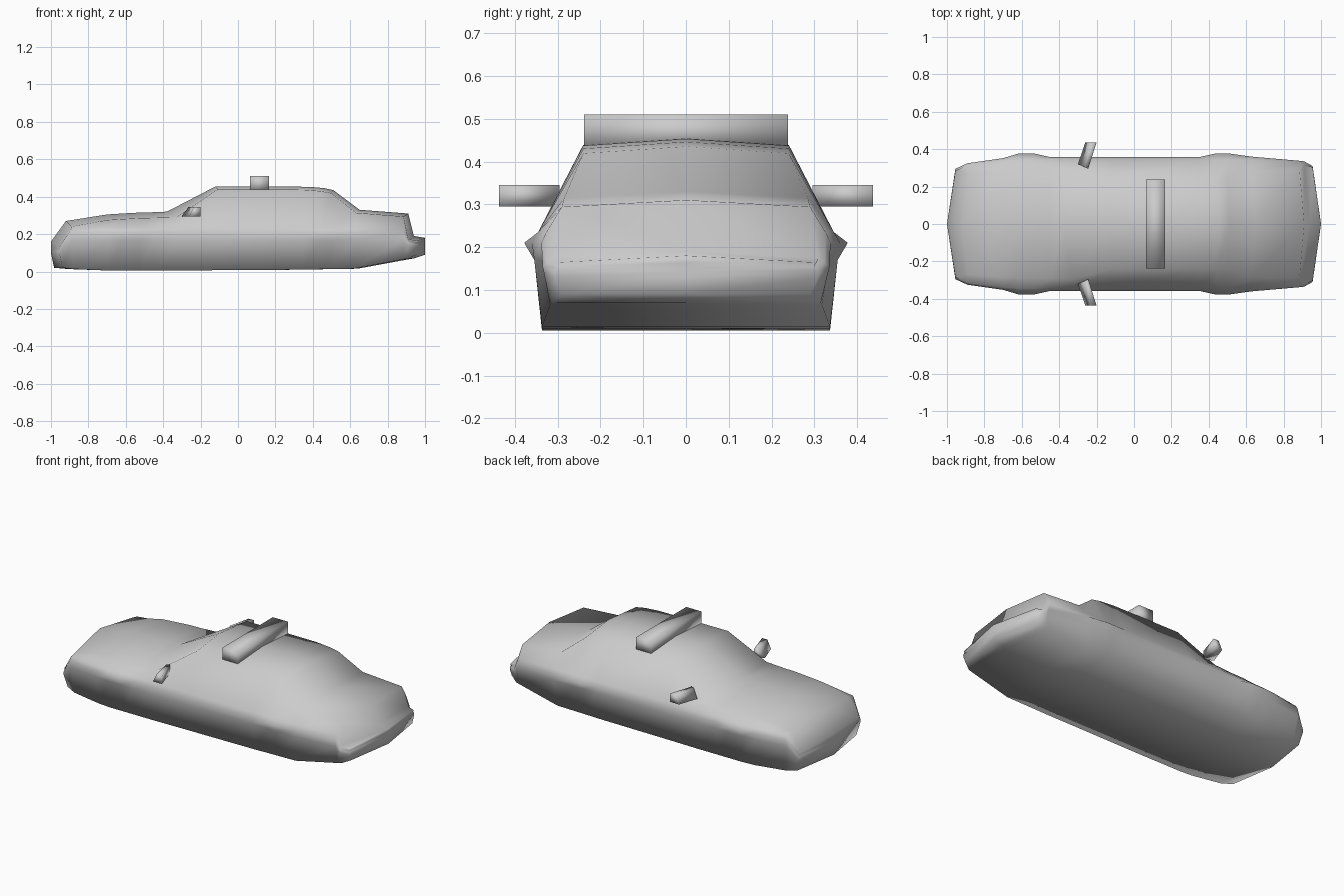
import bpy
import bmesh

cube = bpy.data.objects.get("Cube")
if cube:
    bpy.data.objects.remove(cube, do_unlink=True)

# Single plain grey finish
grey = bpy.data.materials.new("light_grey")
grey.use_nodes = True
colour = (0.6, 0.6, 0.6, 1)
grey.diffuse_color = colour
grey.node_tree.nodes["Principled BSDF"].inputs["Base Color"].default_value = colour


def loft(name, rings, capped=False):
    """Skin a row of closed rings into one smooth, closed mesh."""
    bm = bmesh.new()
    rows = [[bm.verts.new(p) for p in ring] for ring in rings]
    count = len(rows[0])
    for a, b in zip(rows, rows[1:]):
        for i in range(count):
            j = (i + 1) % count
            bm.faces.new((a[i], a[j], b[j], b[i]))
    if capped:
        bm.faces.new(rows[0])
        bm.faces.new(rows[-1])
    bmesh.ops.remove_doubles(bm, verts=bm.verts, dist=0.0005)
    bmesh.ops.recalc_face_normals(bm, faces=bm.faces)
    for face in bm.faces:
        face.smooth = True
    mesh = bpy.data.meshes.new(name)
    bm.to_mesh(mesh)
    bm.free()
    mesh.materials.append(grey)
    obj = bpy.data.objects.new(name, mesh)
    bpy.context.collection.objects.link(obj)
    return obj


def section(x, bow, top, y_corner, y_wide, bottom, squash=1):
    """Ring across the car: roof, corner, shoulder, flare, sill, floor."""
    base = min(y_wide, 0.358)
    corner = top - (0.03 if x < -0.2 else 0.016)
    shoulder = min(0.235, corner - 0.01)
    flare = min(0.21, shoulder - 0.01)
    sill = min(0.17, flare - 0.015)
    half = [(0, top), (y_corner, corner), (base * 0.965, shoulder),
            (y_wide, flare), (base * 0.99, sill), (base * 0.94, bottom), (0, bottom)]
    loop = half + [(-y, z) for y, z in half[-2:0:-1]]
    ring = []
    for y, z in loop:
        px = x + (bow if y * squash == 0 else 0)
        if z < 0.05:
            px *= 0.983
        ring.append((px, y * squash, z))
    return ring


# Body stations: x, bow at centre, top, corner width, widest, floor
stations = [
    (-0.955, -0.045, 0.16, 0.285, 0.295, 0.02),
    (-0.89, -0.03, 0.27, 0.27, 0.325, 0.013),
    (-0.7, 0, 0.305, 0.285, 0.352, 0.005),
    (-0.62, 0, 0.31, 0.287, 0.376, 0.005),
    (-0.53, 0, 0.315, 0.29, 0.376, 0.005),
    (-0.45, 0, 0.317, 0.29, 0.358, 0.005),
    (-0.33, -0.05, 0.32, 0.295, 0.358, 0.005),
    (-0.11, -0.01, 0.455, 0.24, 0.358, 0.007),
    (0.35, 0.03, 0.453, 0.24, 0.358, 0.01),
    (0.44, 0.02, 0.446, 0.24, 0.378, 0.012),
    (0.5, 0.01, 0.435, 0.24, 0.378, 0.013),
    (0.63, 0.02, 0.33, 0.285, 0.36, 0.015),
    (0.885, 0.025, 0.31, 0.29, 0.338, 0.065),
    (0.91, 0.03, 0.19, 0.31, 0.335, 0.07),
    (0.955, 0.045, 0.18, 0.305, 0.31, 0.09),
]
rings = [section(*s) for s in stations]
nose = section(*stations[0], squash=0)
tail = section(*stations[-1], squash=0)
loft("car_body", [nose] + rings + [tail])

# Roof sign box
sign = [[(x, y, z) for x, z in ((0.065, 0.43), (0.165, 0.43), (0.165, 0.51), (0.065, 0.51))]
        for y in (-0.238, 0.238)]
loft("roof_sign", sign, capped=True)

# Swept door mirrors on both sides
for side, name in ((1, "left_mirror"), (-1, "right_mirror")):
    inner = [(-0.3, 0.32, 0.295), (-0.245, 0.295, 0.295),
             (-0.245, 0.295, 0.345), (-0.265, 0.305, 0.345)]
    outer = [(-0.26, 0.437, 0.295), (-0.2, 0.437, 0.295),
             (-0.2, 0.437, 0.345), (-0.235, 0.437, 0.345)]
    loft(name, [[(x, y * side, z) for x, y, z in ring] for ring in (inner, outer)], capped=True)
